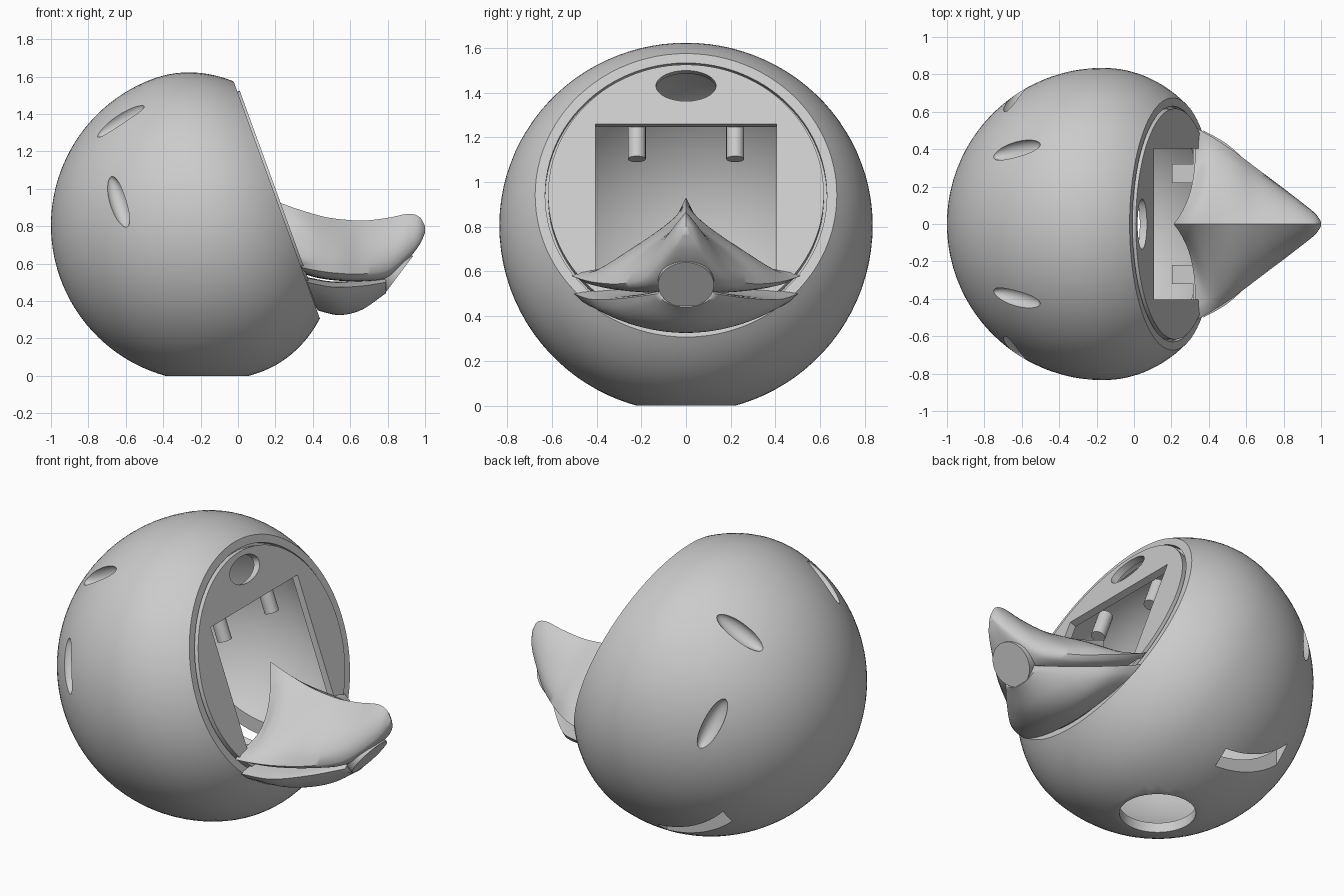
import bpy, bmesh, math
from mathutils import Matrix, Vector

if "Cube" in bpy.data.objects:
    bpy.data.objects.remove(bpy.data.objects["Cube"], do_unlink=True)

grey = bpy.data.materials.new("plain grey")
grey.use_nodes = True
grey.diffuse_color = (0.6, 0.6, 0.6, 1)
grey.node_tree.nodes["Principled BSDF"].inputs["Base Color"].default_value = (0.6, 0.6, 0.6, 1)

# Tilted frame of the body: local z points out of the face, local x runs down it
C = Vector((-0.165, 0, 0.805))
N = Vector((0.94, 0, 0.342)).normalized()
Y = Vector((0, 1, 0))


def frame(origin, x, y, z):
    m = Matrix((x, y, z)).transposed().to_4x4()
    m.translation = origin
    return m


TILT = frame(C, Y.cross(N), Y, N)


def make(name, bm, angle=35):
    bmesh.ops.recalc_face_normals(bm, faces=bm.faces)
    me = bpy.data.meshes.new(name)
    bm.to_mesh(me)
    bm.free()
    me.materials.append(grey)
    me.shade_smooth()
    me.set_sharp_from_angle(angle=math.radians(angle))
    ob = bpy.data.objects.new(name, me)
    bpy.context.collection.objects.link(ob)
    return ob


def box(name, lo, hi, m=Matrix()):
    bm = bmesh.new()
    lo, hi = Vector(lo), Vector(hi)
    bmesh.ops.create_cube(bm, size=1, matrix=m @ Matrix.Translation((lo + hi) / 2) @ Matrix.Diagonal((*(hi - lo), 1)))
    return make(name, bm)


def cylinder(name, m, radius, depth, segments=64):
    bm = bmesh.new()
    bmesh.ops.create_cone(bm, cap_ends=True, segments=segments, radius1=radius, radius2=radius, depth=depth, matrix=m)
    return make(name, bm)


def ellipsoid(name, m, radii):
    bm = bmesh.new()
    bmesh.ops.create_uvsphere(bm, u_segments=32, v_segments=16, radius=1, matrix=m @ Matrix.Diagonal((*radii, 1)))
    return make(name, bm)


def carve(ob, cutters):
    for c in cutters:
        c.hide_render = True
        mod = ob.modifiers.new("cut", "BOOLEAN")
        mod.operation, mod.solver, mod.object = "DIFFERENCE", "EXACT", c
    bpy.context.view_layer.update()
    me = bpy.data.meshes.new_from_object(ob.evaluated_get(bpy.context.evaluated_depsgraph_get()))
    ob.modifiers.clear()
    ob.data = me
    me.shade_smooth()
    me.set_sharp_from_angle(angle=math.radians(35))
    for c in cutters:
        bpy.data.objects.remove(c, do_unlink=True)


# Hollow body: round behind, flattened towards the face, with a seat for the plate
def wall(radius, front, end, steps=44):
    pts = []
    stop = math.asin(end / front)
    for i in range(steps + 1):
        a = -math.pi / 2 + (stop + math.pi / 2) * i / steps
        pts.append((radius * math.cos(a), (radius if a < 0 else front) * math.sin(a)))
    return pts


profile = wall(0.835, 0.672, 0.396)
profile += [(0.63, 0.396), (0.63, 0.37), (0.6, 0.37), (0.6, 0.34)]
profile += wall(0.775, 0.61, 0.34)[::-1]
bm = bmesh.new()
verts = [bm.verts.new((max(r, 0), 0, h)) for r, h in profile]
edges = [bm.edges.new(p) for p in zip(verts, verts[1:])]
bmesh.ops.spin(bm, geom=verts + edges, cent=(0, 0, 0), axis=(0, 0, 1), angle=2 * math.pi, steps=96)
bmesh.ops.remove_doubles(bm, verts=bm.verts, dist=0.0005)
bm.transform(TILT)
body = make("body_shell", bm)

cuts = [box("base_cut", (-1, -1, -0.5), (1, 1, 0)),
        cylinder("base_hole", Matrix.Translation((C.x, 0, 0)), 0.205, 0.3),
        box("cable_slot", (-0.62, 0.45, -0.1), (-0.19, 0.54, 0.42))]
# Oval sockets on both sides of the back
for side in (-1, 1):
    for start, end in (((-0.75, 0.36, 1.28), (-0.51, 0.43, 1.45)), ((-0.68, 0.6, 1.07), (-0.59, 0.72, 0.79))):
        a, b = (Vector((p[0], side * p[1], p[2])) for p in (start, end))
        out = ((a + b) / 2 - C).normalized()
        along = (b - a - (b - a).dot(out) * out).normalized()
        cuts.append(ellipsoid("socket", frame(C + out * 0.83, along, out.cross(along), out), (0.155, 0.05, 0.05)))
carve(body, cuts)

# Face plate with its large window and oval hole
plate = cylinder("face_plate", TILT @ Matrix.Translation((0, 0, 0.39)), 0.617, 0.04, 96)
carve(plate, [box("window", (-0.335, -0.405, 0.2), (0.39, 0.405, 0.6), TILT),
              ellipsoid("oval_hole", TILT @ Matrix.Translation((-0.516, 0, 0.39)), (0.073, 0.135, 1))])

# Pegs and brackets inside the window
for side, label in ((1, "left"), (-1, "right")):
    turn = Matrix.Rotation(math.pi / 2, 4, "Y")
    cylinder(label + "_peg", TILT @ Matrix.Translation((-0.28, side * 0.22, 0.32)) @ turn, 0.04, 0.16, 24)
    box(label + "_bracket", (0.39, side * 0.27 - 0.05, 0.25), (0.5, side * 0.27 + 0.05, 0.372), TILT)


def plate_x(z):
    return 0.212 + (0.945 - z) * 0.364


def loft(name, rings):
    bm = bmesh.new()
    loops = [[bm.verts.new(p) for p in ring] for ring in rings]
    for a, b in zip(loops, loops[1:]):
        for i in range(len(a)):
            j = (i + 1) % len(a)
            bm.faces.new((a[i], a[j], b[j], b[i]))
    bm.faces.new(loops[0])
    bm.faces.new(loops[-1])
    return make(name, bm, 50)


def smooth_stations(stations, steps=6):
    """Catmull-Rom blend between the given rows."""
    out = []
    for i in range(len(stations) - 1):
        rows = [stations[max(0, min(len(stations) - 1, i + k))] for k in (-1, 0, 1, 2)]
        for s in range(steps):
            t = s / steps
            out.append([b + 0.5 * t * (c - a + t * (2 * a - 5 * b + 4 * c - d + t * (3 * (b - c) + d - a)))
                        for a, b, c, d in zip(*rows)])
    return out + [list(stations[-1])]


US = [i / 14 for i in range(-14, 15)]

# Upper beak rows: x, half width, ridge height, rim height, rim half thickness, ridge sharpness
upper = [(0.34, 0.51, 0.93, 0.58, 0.035, 3.5),
         (0.41, 0.47, 0.89, 0.565, 0.04, 1.6),
         (0.52, 0.40, 0.845, 0.55, 0.04, 0.9),
         (0.66, 0.295, 0.83, 0.545, 0.04, 0.85),
         (0.80, 0.19, 0.845, 0.57, 0.045, 0.75),
         (0.91, 0.105, 0.866, 0.655, 0.03, 0.65),
         (0.97, 0.055, 0.85, 0.72, 0.02, 0.6),
         (1.0, 0.012, 0.8, 0.77, 0.005, 0.6)]
rings = []
for x, w, ridge, rim, thick, power in smooth_stations(upper):
    shear = max(0, 1 - (x - 0.34) / 0.25)
    ring = []
    for sign in (1, -1):
        for u in (US if sign > 0 else US[::-1][1:-1]):
            edge = thick * math.sqrt(max(0, 1 - u ** 4))
            z = rim + sign * edge
            if sign > 0:
                z += (ridge - rim - thick) * max(0, 1 - abs(u)) ** power
            ring.append((x + shear * (plate_x(z) - plate_x(rim)), u * w, z))
    rings.append(ring)
loft("upper_beak", rings)

# Lower beak rows: x, half width, top height, bottom height
lower = [(0.36, 0.5, 0.53, 0.35), (0.5, 0.42, 0.505, 0.325), (0.65, 0.28, 0.51, 0.355), (0.79, 0.13, 0.53, 0.44)]
rings = []
for x, w, top, bottom in smooth_stations(lower):
    shear = max(0, 1 - (x - 0.36) / 0.4)
    ring = []
    for sign in (1, -1):
        for u in (US if sign > 0 else US[::-1][1:-1]):
            bow = max(0, 1 - u * u) ** 0.75
            z = top - 0.03 * (1 - bow) if sign > 0 else top - 0.03 - (top - 0.03 - bottom) * bow
            ring.append((x + shear * (plate_x(z) - plate_x(top)), u * w, z))
    rings.append(ring)
loft("lower_beak", rings)

# Round flat end below the beak tip
D = Vector((0.8, 0, -0.6))
cylinder("beak_disc", frame(Vector((0.86, 0, 0.54)) - D * 0.05, Y.cross(D), Y, D), 0.125, 0.1, 48)
